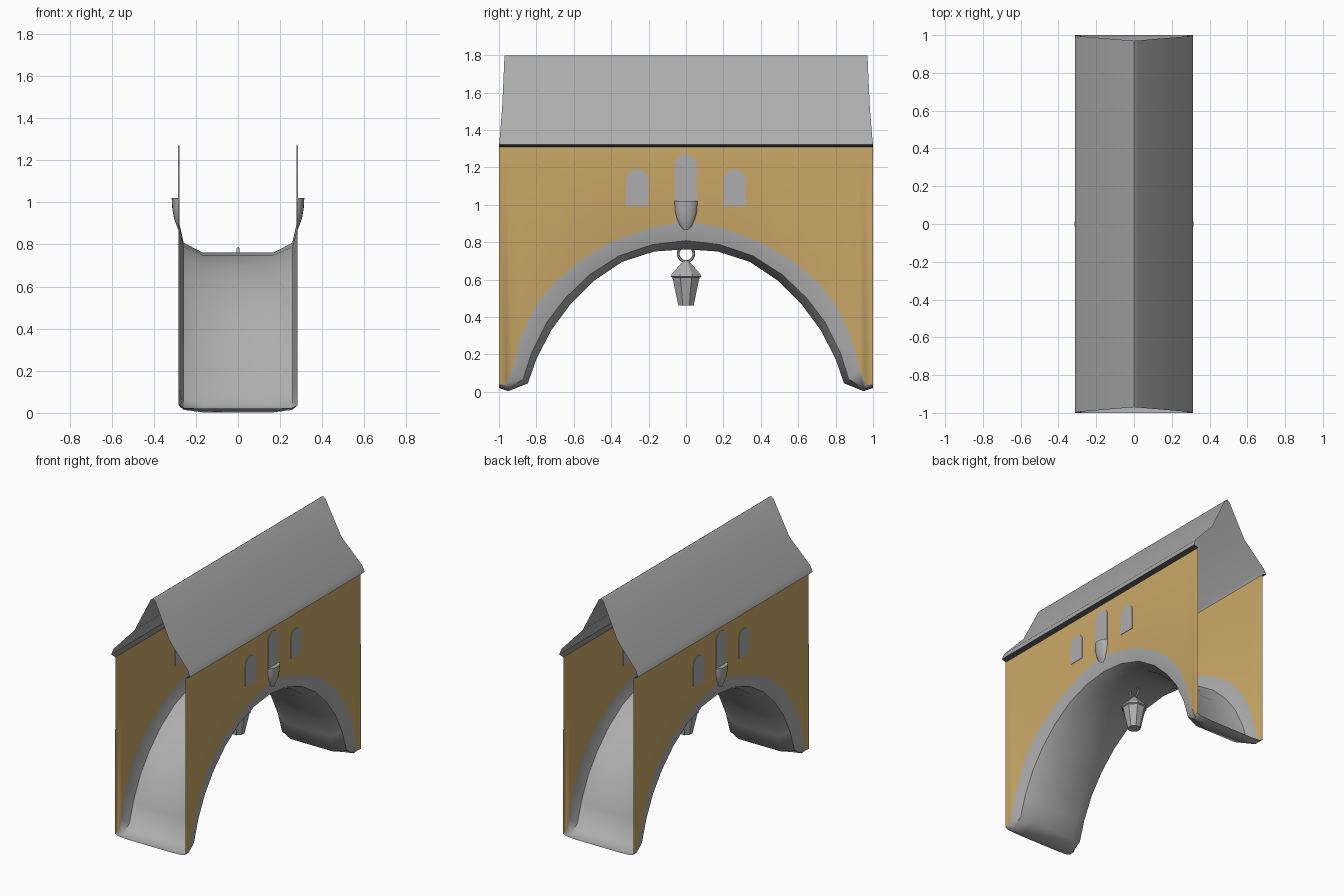
import bpy, bmesh, math

if "Cube" in bpy.data.objects:
    bpy.data.objects.remove(bpy.data.objects["Cube"])


def mat(name, rgb):
    m = bpy.data.materials.new(name)
    m.diffuse_color = (*rgb, 1)
    m.use_nodes = True
    m.node_tree.nodes["Principled BSDF"].inputs["Base Color"].default_value = m.diffuse_color
    return m


TAN = mat("tan plaster", (0.60, 0.40, 0.14))
GREY = mat("grey stone", (0.42, 0.42, 0.42))
DARK = mat("dark eave", (0.08, 0.08, 0.08))


def make(name, verts, faces, mats, rule=None, smooth=40):
    """Mesh object from points and faces; rule(face) picks the material."""
    me = bpy.data.meshes.new(name)
    me.from_pydata(verts, [], faces)
    for m in mats:
        me.materials.append(m)
    bm = bmesh.new()
    bm.from_mesh(me)
    if rule:
        for f in bm.faces:
            f.material_index = rule(f)
    bmesh.ops.recalc_face_normals(bm, faces=bm.faces)
    bm.to_mesh(me)
    bm.free()
    ob = bpy.data.objects.new(name, me)
    bpy.context.collection.objects.link(ob)
    if smooth:
        bpy.ops.object.select_all(action='DESELECT')
        ob.select_set(True)
        bpy.context.view_layer.objects.active = ob
        bpy.ops.object.shade_smooth_by_angle(angle=math.radians(smooth))
    return ob


def grid(rings, closed=False):
    """Join equal length rings of points by quads."""
    n = len(rings[0])
    verts = [p for r in rings for p in r]
    faces = []
    for i in range(len(rings) - 1):
        for j in range(n if closed else n - 1):
            k = (j + 1) % n
            faces.append((i * n + j, i * n + k, (i + 1) * n + k, (i + 1) * n + j))
    return verts, faces


# walls and vaulted arch: one open shell (inner y, z, outer y, z)
TOP = 1.31
half = [(0, .762, 0, .915), (.17, .75, .20, .875), (.34, .695, .40, .80),
        (.49, .595, .57, .70), (.62, .465, .70, .59), (.72, .33, .80, .47),
        (.80, .175, .88, .30), (.845, .045, .93, .12), (.95, .003, .96, .04),
        (1.0, .02, 1.0, .035)]
samples = [(-a, b, -c, d) for a, b, c, d in reversed(half[1:])] + half
rings = []
for iy, iz, oy, oz in samples:
    t = 0.3
    my, mz = iy + (oy - iy) * t, iz + (oz - iz) * t
    side = [(.28, oy, TOP), (.282, oy, oz), (.258, my, mz), (.17, iy, iz)]
    rings.append(side + [(-x, y, z) for x, y, z in reversed(side)])
v, f = grid(rings)
make("walls_and_arch", v, f, [TAN, GREY],
     lambda fc: 0 if any(abs(p.co.z - TOP) < 1e-4 for p in fc.verts) else 1, 50)

# roof shell with flared eaves (x, z, end y)
prof = [(.28, 1.31, 1.0), (.313, 1.322, 1.0), (.298, 1.365, .995),
        (.14, 1.535, .982), (.018, 1.785, .971), (0, 1.798, .97)]
prof = prof + [(-x, z, y) for x, z, y in reversed(prof[:-1])]
v, f = grid([[(x, s * y, z) for x, z, y in prof] for s in (-1, 1)])
make("roof", v, f, [GREY, DARK],
     lambda fc: 1 if fc.calc_center_median().z < 1.318 else 0, 35)


# arched windows as thin plates through the walls
def window(name, sx, y0, w, z0, z1):
    r = w / 2
    out = [(y0 - r, z0), (y0 + r, z0)]
    out += [(y0 + r * math.cos(a), z1 - r + r * math.sin(a))
            for a in [math.pi * i / 8 for i in range(9)]]
    n = len(out)
    v, f = grid([[(sx * x, y, z) for y, z in out] for x in (.277, .284)], True)
    f += [tuple(range(n)), tuple(range(n, 2 * n))]
    make(name, v, f, [GREY], smooth=0)


# half-round corbel below the middle window (z, half width, depth)
bowl = [(1.02, .062, .037), (.97, .06, .034), (.925, .05, .026),
        (.89, .033, .014), (.865, .01, .003)]
for sx, label in ((1, "right"), (-1, "left")):
    for y in (-.26, .26):
        window(f"window_{label}", sx, y, .12, .99, 1.19)
    window(f"middle_window_{label}", sx, 0, .12, .97, 1.27)
    rs = [[(sx * (.278 + d * math.sin(a)), w * math.cos(a), z)
           for a in [math.pi * i / 10 for i in range(11)]] for z, w, d in bowl]
    v, f = grid(rs)
    f.append(tuple(range(11)))
    make(f"corbel_{label}", v, f, [GREY], smooth=45)

# hanging lantern: eight-sided body and cap (radius, z)
N = 8
lan = [(.044, .46), (.078, .61), (.088, .615), (.082, .63), (.03, .685), (.014, .70)]
v, f = grid([[(r * math.cos(2 * math.pi * (i + .5) / N),
               r * math.sin(2 * math.pi * (i + .5) / N), z)
              for i in range(N)] for r, z in lan], True)
f += [tuple(range(N)), tuple(range(len(v) - N, len(v)))]
make("lantern", v, f, [GREY], smooth=0)

# hanging ring
bpy.ops.mesh.primitive_torus_add(major_radius=.042, minor_radius=.007,
                                 major_segments=20, minor_segments=6,
                                 location=(0, 0, .738),
                                 rotation=(0, math.pi / 2, 0))
ring = bpy.context.object
ring.name = "lantern_ring"
ring.data.materials.append(GREY)
bpy.ops.object.shade_smooth_by_angle(angle=math.radians(60))
